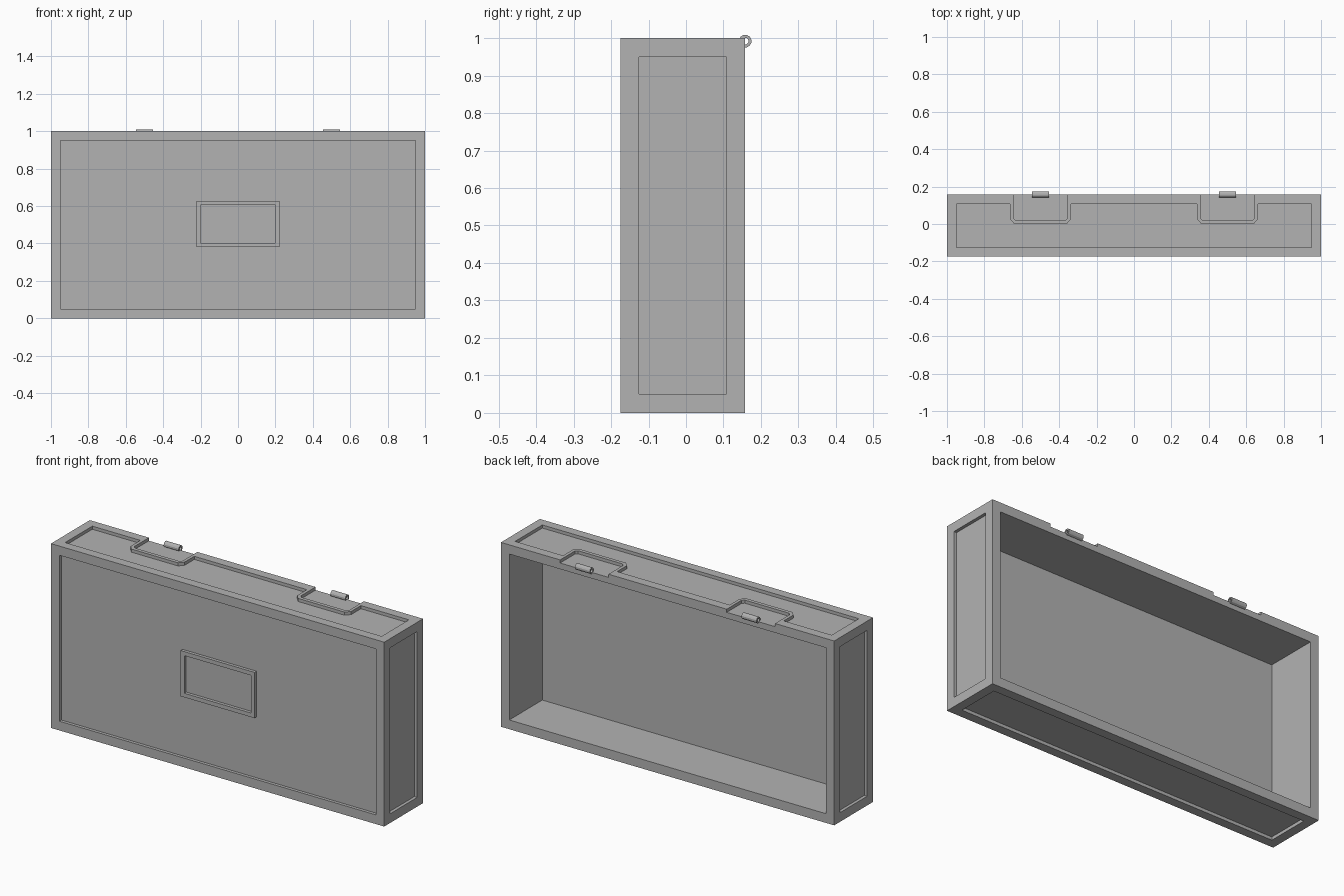
import bpy
import bmesh
import math
from mathutils import Vector

cube = bpy.data.objects.get("Cube")
if cube:
    bpy.data.objects.remove(cube, do_unlink=True)

FRONT, BACK, DEPTH, RIM = -0.175, 0.158, 0.017, 0.05

grey = bpy.data.materials.new("mid_grey")
grey.use_nodes = True
colour = (0.45, 0.45, 0.45, 1)
grey.diffuse_color = colour
grey.node_tree.nodes["Principled BSDF"].inputs["Base Color"].default_value = colour


def finish(name, bm):
    bmesh.ops.recalc_face_normals(bm, faces=bm.faces)
    mesh = bpy.data.meshes.new(name)
    bm.to_mesh(mesh)
    bm.free()
    mesh.materials.append(grey)
    obj = bpy.data.objects.new(name, mesh)
    bpy.context.collection.objects.link(obj)
    return obj


def box(name, low, high):
    low, high = Vector(low), Vector(high)
    bm = bmesh.new()
    bmesh.ops.create_cube(bm, size=1)
    for v in bm.verts:
        v.co = (low + high) / 2 + v.co * (high - low)
    return finish(name, bm)


def prism(name, outline, bottom, top):
    bm = bmesh.new()
    face = bm.faces.new([bm.verts.new((x, y, bottom)) for x, y in outline])
    grown = bmesh.ops.extrude_face_region(bm, geom=[face])["geom"]
    verts = [g for g in grown if isinstance(g, bmesh.types.BMVert)]
    bmesh.ops.translate(bm, verts=verts, vec=(0, 0, top - bottom))
    return finish(name, bm)


def cut(target, cutters):
    for cutter in cutters:
        mod = target.modifiers.new(cutter.name, 'BOOLEAN')
        mod.operation = 'DIFFERENCE'
        mod.solver = 'EXACT'
        mod.object = cutter
    # Bake the cuts into the mesh, then drop the cutters
    bpy.context.view_layer.update()
    graph = bpy.context.evaluated_depsgraph_get()
    mesh = bpy.data.meshes.new_from_object(target.evaluated_get(graph))
    target.modifiers.clear()
    target.data = mesh
    for cutter in cutters:
        bpy.data.objects.remove(cutter, do_unlink=True)


# Case shell, open at the back, with a recessed panel on each outer face
shell = box("case_shell", (-1, FRONT, 0), (1, BACK, 1))
inner = 1 - RIM
y0, y1 = FRONT + RIM, BACK - RIM
cutters = [
    box("cavity_cutter", (-inner, y0, RIM), (inner, 0.3, inner)),
    box("front_cutter", (-inner, -0.3, RIM), (inner, FRONT + DEPTH, inner)),
    box("bottom_cutter", (-inner, y0, -0.1), (inner, y1, DEPTH)),
]
for side in (-1, 1):
    a, b = sorted((side * (1 - DEPTH), side * 1.1))
    cutters.append(box("side_cutter", (a, y0, RIM), (b, y1, inner)))

# Top panel outline steps around the two hinge pockets
half = [(0.338, y1), (0.338, 0.025), (0.36, 0), (0.64, 0), (0.662, 0.025),
        (0.662, y1), (inner, y1), (inner, y0)]
outline = half + [(-x, y) for x, y in reversed(half)]
cutters.append(prism("top_cutter", outline, 1 - DEPTH, 1.1))

# Hinge pockets, open to the back edge
pocket = [(0.145, 0.3), (0.145, 0.032), (0.133, 0.02)]
pocket += [(-x, y) for x, y in reversed(pocket)]
for side in (-1, 1):
    shape = [(x + side * 0.5, y) for x, y in pocket]
    cutters.append(prism("pocket_cutter", shape, 1 - DEPTH, 1.1))
cut(shell, cutters)

# Raised label frame on the front
frame = box("label_frame", (-0.222, FRONT, 0.38), (0.222, FRONT + DEPTH + 0.002, 0.628))
cut(frame, [box("window_cutter", (-0.2, -0.3, 0.402), (0.2, 0, 0.606))])


# Hollow hinge knuckles at the back top edge
def knuckle(name, x, length=0.09, sides=12):
    bm = bmesh.new()
    rings = []
    for end, radius in ((-0.5, 0.017), (0.5, 0.017), (0.5, 0.009), (-0.5, 0.009)):
        ring = []
        for i in range(sides):
            a = math.tau * (i + 0.5) / sides
            ring.append(bm.verts.new((x + end * length, BACK + radius * math.cos(a),
                                      0.992 + radius * math.sin(a))))
        rings.append(ring)
    for k in range(4):
        p, q = rings[k], rings[(k + 1) % 4]
        for i in range(sides):
            j = (i + 1) % sides
            bm.faces.new((p[i], p[j], q[j], q[i]))
    return finish(name, bm)


knuckle("left_hinge_knuckle", 0.5)
knuckle("right_hinge_knuckle", -0.5)
